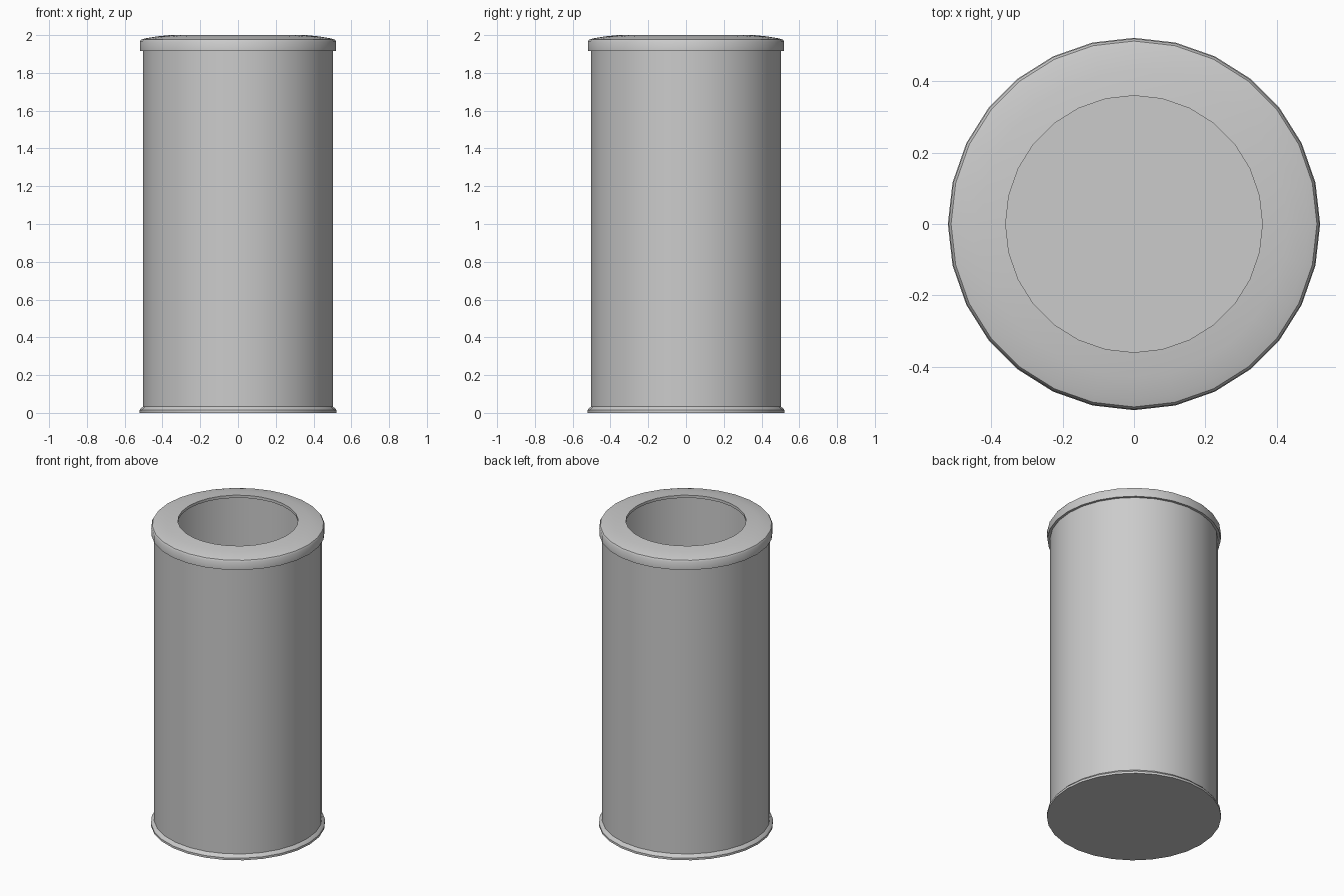
import bpy, bmesh, math

if "Cube" in bpy.data.objects:
    bpy.data.objects.remove(bpy.data.objects["Cube"])

SIDES = 28


def lathe(name, profile, closed=False):
    """Revolve (radius, z) points around z; radius 0 becomes a pole."""
    bm = bmesh.new()
    rings = []
    for r, z in profile:
        if r == 0:
            rings.append([bm.verts.new((0, 0, z))] * SIDES)
        else:
            rings.append([bm.verts.new((r * math.cos(2 * math.pi * i / SIDES),
                                        r * math.sin(2 * math.pi * i / SIDES), z))
                          for i in range(SIDES)])
    pairs = list(zip(rings, rings[1:]))
    if closed:
        pairs.append((rings[-1], rings[0]))
    for a, b in pairs:
        for i in range(SIDES):
            j = (i + 1) % SIDES
            corners = list(dict.fromkeys([a[i], a[j], b[j], b[i]]))
            bm.faces.new(corners)
    bmesh.ops.recalc_face_normals(bm, faces=bm.faces)
    mesh = bpy.data.meshes.new(name)
    bm.to_mesh(mesh)
    bm.free()
    obj = bpy.data.objects.new(name, mesh)
    bpy.context.collection.objects.link(obj)
    bpy.ops.object.select_all(action='DESELECT')
    obj.select_set(True)
    bpy.context.view_layer.objects.active = obj
    bpy.ops.object.shade_smooth_by_angle(angle=math.radians(35))
    return obj


# Thin-walled hollow bin body
lathe("bin_body", [(0.503, 0.02), (0.503, 1.95), (0.49, 1.95), (0.49, 0.02)], closed=True)

# Base plate with a bevelled foot rim, also forming the floor
lathe("base_plate", [(0, 0), (0.522, 0), (0.522, 0.014), (0.515, 0.023),
                     (0.503, 0.033), (0.49, 0.033), (0.49, 0.02), (0, 0.02)])

# Ring lid: overhanging skirt, rounded shoulder, gentle slope to the opening
lathe("lid_ring", [(0.519, 1.915), (0.52, 1.965), (0.513, 1.976), (0.49, 1.983),
                   (0.43, 1.993), (0.36, 2.0), (0.36, 1.982),
                   (0.48, 1.966), (0.503, 1.95), (0.503, 1.915)], closed=True)
